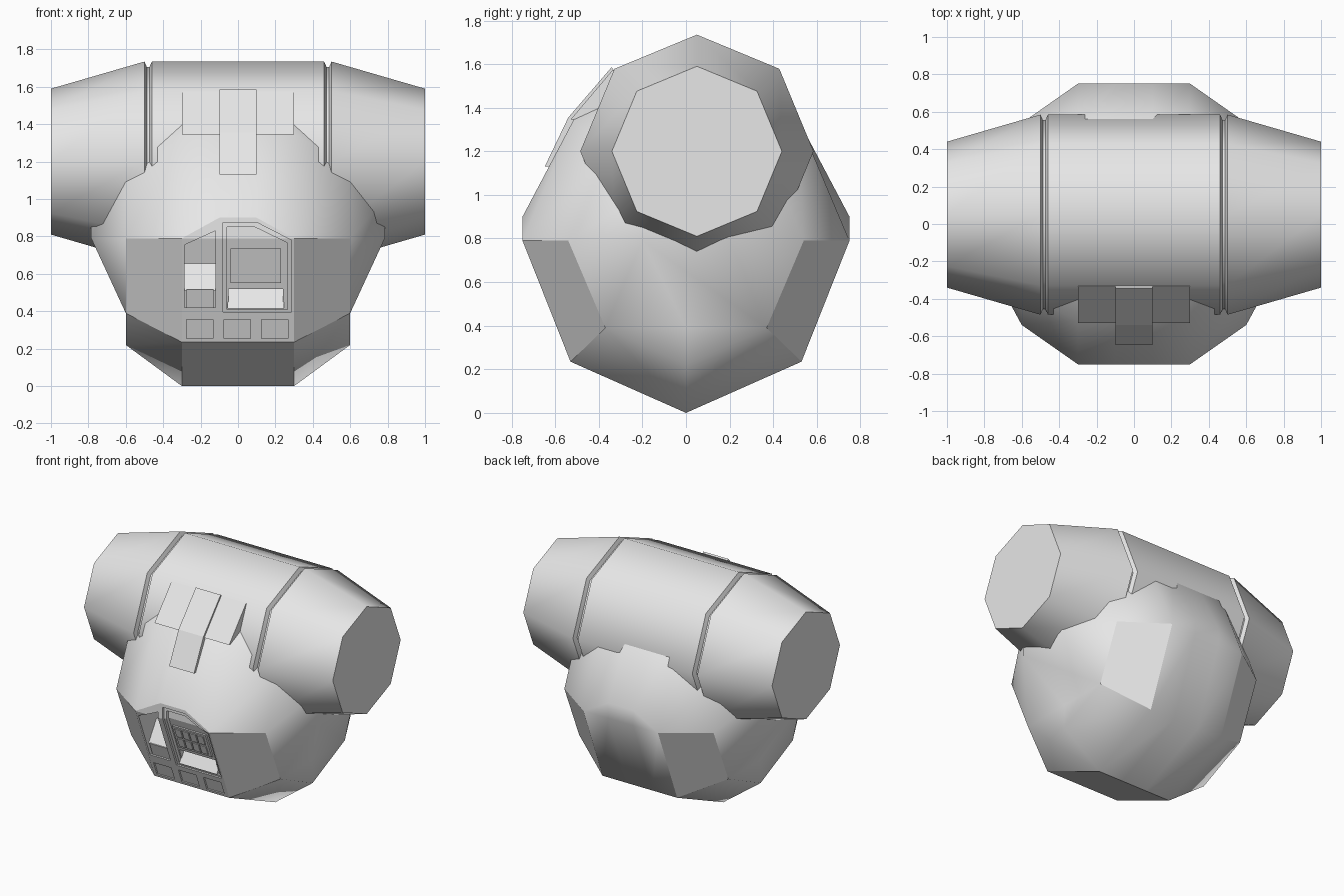
import bpy, bmesh, math

if "Cube" in bpy.data.objects:
    bpy.data.objects.remove(bpy.data.objects["Cube"])

grey = bpy.data.materials.new("light grey")
grey.diffuse_color = (0.8, 0.8, 0.8, 1)
grey.use_nodes = True
grey.node_tree.nodes["Principled BSDF"].inputs["Base Color"].default_value = grey.diffuse_color


def finish(bm, name):
    bmesh.ops.recalc_face_normals(bm, faces=bm.faces[:])
    me = bpy.data.meshes.new(name)
    bm.to_mesh(me)
    bm.free()
    me.materials.append(grey)
    ob = bpy.data.objects.new(name, me)
    bpy.context.collection.objects.link(ob)
    return ob


def front_y(z):
    """Depth of the leaning front panel, upright above z = 0.79."""
    return -0.53 - 0.22 * (min(z, 0.79) - 0.235) / 0.555


def panel(name, poly, d0, d1):
    """Prism from an x,z outline, following the front panel from depth d0 to d1."""
    bm = bmesh.new()
    a = [bm.verts.new((x, d0, z)) for x, z in poly]
    b = [bm.verts.new((x, d1, z)) for x, z in poly]
    bm.faces.new(a)
    bm.faces.new(b[::-1])
    n = len(poly)
    for i in range(n):
        j = (i + 1) % n
        bm.faces.new((a[i], b[i], b[j], a[j]))
    bmesh.ops.bisect_plane(bm, geom=bm.verts[:] + bm.edges[:] + bm.faces[:], dist=1e-5,
                           plane_co=(0, 0, 0.79), plane_no=(0, 0, 1))
    for v in bm.verts:
        v.co.y += front_y(v.co.z)
    return finish(bm, name)


def rect(x0, x1, z0, z1):
    return [(x0, z0), (x1, z0), (x1, z1), (x0, z1)]


def side_prism(name, poly, x0, x1):
    """Prism from a y,z outline, extruded along x."""
    bm = bmesh.new()
    a = [bm.verts.new((x0, y, z)) for y, z in poly]
    b = [bm.verts.new((x1, y, z)) for y, z in poly]
    bm.faces.new(a)
    bm.faces.new(b[::-1])
    n = len(poly)
    for i in range(n):
        j = (i + 1) % n
        bm.faces.new((a[i], b[i], b[j], a[j]))
    return finish(bm, name)


# --- faceted round body: eight-sided sections along x ---
def section(x, half):
    """half: bottom, low, middle, shoulder, upper, top; mirrored in y."""
    pts = half + [(-y, z) for y, z in half[-2:0:-1]]
    return [(x, y, z) for y, z in pts]


inner = [(0, 0), (-.53, .235), (-.75, .79), (-.75, .9), (-.515, 1.345), (0, 1.58)]
mid = [(0, 0), (-.53, .235), (-.75, .79), (-.75, .79), (-.515, 1.345), (0, 1.58)]
outer = [(0, .22), (-.37, .39), (-.54, .79), (-.54, .79), (-.37, 1.19), (0, 1.36)]
cap = [(0, .39), (-.37, .39), (-.2, .79), (-.2, .79), (-.2, 1.0), (0, 1.0)]
cap_ring = [(0.6 if z < .5 else .785, y, z) for _, y, z in section(0, cap)]
right = [section(.1, inner), section(.3, mid), section(.6, outer), cap_ring]
left = [[(-x, y, z) for x, y, z in r] for r in right[::-1]]

bm = bmesh.new()
rings = [[bm.verts.new(p) for p in r] for r in left + right]
for r0, r1 in zip(rings, rings[1:]):
    for i in range(10):
        j = (i + 1) % 10
        bm.faces.new((r0[i], r0[j], r1[j], r1[i]))
for r in (rings[0], rings[-1]):
    bm.faces.new([r[i] for i in (0, 1, 2, 8, 9)])
    bm.faces.new([r[i] for i in (2, 3, 4, 5, 6, 7, 8)])
bmesh.ops.remove_doubles(bm, verts=bm.verts[:], dist=0.001)
for f in bm.faces:
    c = f.calc_center_median()
    front = abs(c.x) < .3 and c.y < -.1 and c.z < .88
    corner = .3 < abs(c.x) < .59 and .4 < c.z < .7
    f.smooth = not (front or corner)
body = finish(bm, "body")


def cut(name, poly, depth):
    c = panel(name, poly, -0.06, depth)
    c.hide_render = True
    c.hide_viewport = False
    c.display_type = 'WIRE'
    m = body.modifiers.new(name, 'BOOLEAN')
    m.operation = 'DIFFERENCE'
    m.solver = 'EXACT'
    m.object = c


# --- recesses in the front panel ---
cut("doorway_cutter", [(-.285, .42), (-.12, .42), (-.12, .83), (-.285, .755)], 0.3)
cut("window_cutter", [(-.08, .395), (.285, .395), (.285, .78), (.1, .875), (-.08, .875)], 0.015)
cut("window_inner_cutter", [(-.06, .41), (.265, .41), (.265, .765), (.09, .85), (-.06, .85)], 0.04)
cut("tray_cutter", rect(-.05, .24, .42, .52), 0.13)
for i, x in enumerate((-.275, -.075, .125)):
    cut(f"lower_recess_cutter_{i}", rect(x, x + .142, .255, .355), 0.012)

# --- doorway seat and window fittings ---
side_prism("seat", [(-.62, .51), (-.53, .655), (-.4, .655), (-.4, .51)], -.29, -.115)
panel("seat_front", rect(-.275, -.13, .415, .515), 0.015, 0.1)
side_prism("tray", [(-.595, .415), (-.53, .525), (-.44, .525), (-.44, .415)], -.055, .245)
panel("keypad", rect(-.04, .23, .55, .735), 0.025, 0.045)
for row in range(2):
    for col in range(4):
        x, z = -.02 + col * .06, .568 + row * .082
        panel(f"key_{row}_{col}", rect(x, x + .05, z, z + .068), 0.017, 0.03)

# --- cross barrel with grooves, tapering to both ends ---
prof = [(1, .39), (.5, .535), (.487, .505), (.474, .505), (.46, .535)]
prof = [(-x, r) for x, r in prof] + prof[::-1]
bm = bmesh.new()
rings = [[bm.verts.new((x, .05 + r * math.sin(k * math.pi / 4), 1.2 + r * math.cos(k * math.pi / 4)))
          for k in range(8)] for x, r in prof]
for r0, r1 in zip(rings, rings[1:]):
    for k in range(8):
        j = (k + 1) % 8
        bm.faces.new((r0[k], r0[j], r1[j], r1[k]))
bm.faces.new(rings[0])
bm.faces.new(rings[-1])
barrel = finish(bm, "barrel")
bpy.ops.object.select_all(action='DESELECT')
barrel.select_set(True)
bpy.context.view_layer.objects.active = barrel
bpy.ops.object.shade_smooth_by_angle(angle=math.radians(50))

# --- visor and centre strap on the front ---
side_prism("visor", [(-.53, 1.345), (-.335, 1.575), (-.3, 1.5), (-.4, 1.345)], -.3, .3)
side_prism("strap", [(-.648, 1.13), (-.54, 1.355), (-.342, 1.585), (-.3, 1.54),
                     (-.45, 1.34), (-.6, 1.13)], -.1, .1)
